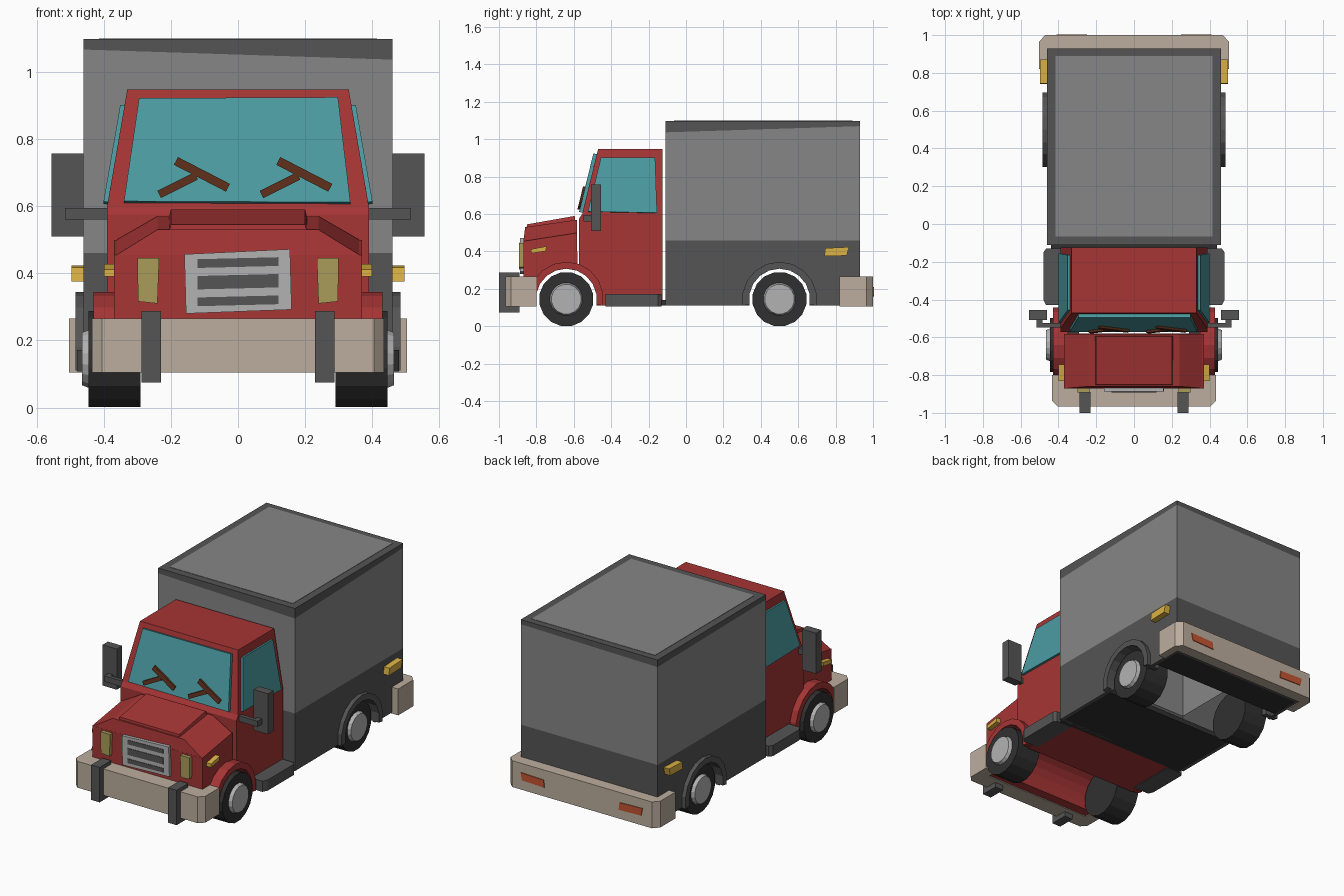
import bpy, bmesh
from math import cos, sin, radians
from mathutils import Vector

if "Cube" in bpy.data.objects:
    bpy.data.objects.remove(bpy.data.objects["Cube"])


def material(name, r, g, b):
    m = bpy.data.materials.new(name)
    m.diffuse_color = (r, g, b, 1)
    m.use_nodes = True
    m.node_tree.nodes["Principled BSDF"].inputs["Base Color"].default_value = m.diffuse_color
    return m


RED = material("red_paint", 0.38, 0.035, 0.035)
GLASS = material("teal_glass", 0.07, 0.33, 0.36)
BEIGE = material("beige_bumper", 0.50, 0.42, 0.34)
AMBER = material("amber", 0.72, 0.45, 0.06)
LAMP = material("headlight_yellow", 0.40, 0.33, 0.10)
BRAKE = material("brake_red", 0.55, 0.09, 0.03)
WIPER = material("wiper_brown", 0.10, 0.025, 0.01)
DARK = material("dark_grey", 0.09, 0.09, 0.09)
TYRE = material("tyre_black", 0.03, 0.03, 0.03)
LIGHT = material("box_grey", 0.24, 0.24, 0.24)
SILVER = material("silver", 0.45, 0.45, 0.45)


def solid(name, a, b, mat, cap_a=True, cap_b=True):
    """Join two matching rings of points with side faces and caps."""
    bm = bmesh.new()
    va, vb = [bm.verts.new(p) for p in a], [bm.verts.new(p) for p in b]
    n = len(a)
    for i in range(n):
        j = (i + 1) % n
        bm.faces.new((va[i], va[j], vb[j], vb[i]))
    if cap_a:
        bm.faces.new(va[::-1])
    if cap_b:
        bm.faces.new(vb)
    bmesh.ops.recalc_face_normals(bm, faces=bm.faces)
    me = bpy.data.meshes.new(name)
    bm.to_mesh(me)
    bm.free()
    me.materials.append(mat)
    ob = bpy.data.objects.new(name, me)
    bpy.context.collection.objects.link(ob)
    return ob


def prism_x(name, yz, x0, x1, mat):
    return solid(name, [(x0, y, z) for y, z in yz], [(x1, y, z) for y, z in yz], mat)


def prism_y(name, xz, y0, y1, mat):
    return solid(name, [(x, y0, z) for x, z in xz], [(x, y1, z) for x, z in xz], mat)


def prism_z(name, xy, z0, z1, mat):
    return solid(name, [(x, y, z0) for x, y in xy], [(x, y, z1) for x, y in xy], mat)


def box(name, x0, x1, y0, y1, z0, z1, mat):
    return prism_z(name, [(x0, y0), (x1, y0), (x1, y1), (x0, y1)], z0, z1, mat)


def panel(name, pts, out, mat):
    """Flat plate pushed outward by a vector."""
    return solid(name, pts, [Vector(p) + Vector(out) for p in pts], mat)


def arc(cy, r, a0, a1, n=10, cz=0.145):
    return [(cy + r * cos(radians(a0 + (a1 - a0) * i / n)),
             cz + r * sin(radians(a0 + (a1 - a0) * i / n))) for i in range(n + 1)]


FRONT, REAR = -0.64, 0.50   # axle positions

# cargo box: upper shell, sloping trim line, roof
rect = [(-0.46, -0.11), (0.46, -0.11), (0.46, 0.93), (-0.46, 0.93)]
trim = [(x, y, z) for (x, y), z in zip(rect, (1.067, 1.037, 1.07, 1.055))]
solid("cargo_walls", [(x, y, 0.46) for x, y in rect], trim, LIGHT, False, False)
solid("cargo_top_trim", trim, [(x, y, 1.098) for x, y in rect], DARK, False, True)
box("cargo_roof_panel", -0.415, 0.415, -0.065, 0.89, 1.09, 1.10, LIGHT)

# cargo lower skirt with wheel arches, and floors
skirt = [(-0.11, 0.11), (-0.11, 0.46), (0.93, 0.46), (0.93, 0.11)] + arc(REAR, 0.165, -12, 192)
for s in (-1, 1):
    prism_x("cargo_skirt_side", skirt, s * 0.44, s * 0.46, DARK)
box("cargo_skirt_front", -0.44, 0.44, -0.11, -0.09, 0.11, 0.46, DARK)
box("cargo_skirt_back", -0.44, 0.44, 0.91, 0.93, 0.11, 0.46, DARK)
box("cargo_floor_front", -0.44, 0.44, -0.13, 0.31, 0.11, 0.14, TYRE)
box("cargo_floor_back", -0.44, 0.44, 0.73, 0.91, 0.11, 0.14, TYRE)

# cab: lower body with arch cut, tapered upper
prism_x("cab_lower", [(-0.125, 0.11), (-0.125, 0.6), (-0.555, 0.6), (-0.572, 0.575)]
        + arc(FRONT, 0.165, 66, -12, 5), -0.39, 0.39, RED)
solid("cab_upper",
      [(-0.39, -0.555, 0.6), (0.39, -0.555, 0.6), (0.39, -0.125, 0.6), (-0.39, -0.125, 0.6)],
      [(-0.33, -0.47, 0.948), (0.33, -0.47, 0.948), (0.33, -0.125, 0.948), (-0.33, -0.125, 0.948)], RED)

# glass
panel("windshield", [(-0.34, -0.553, 0.61), (0.335, -0.553, 0.607), (0.298, -0.477, 0.92),
                     (-0.295, -0.477, 0.917)], (0, -0.018, 0.005), GLASS)
for s in (-1, 1):
    panel("side_window", [(s * 0.388, -0.525, 0.612), (s * 0.388, -0.155, 0.605),
                          (s * 0.338, -0.165, 0.9), (s * 0.338, -0.455, 0.9)],
          (s * 0.013, 0, 0.002), GLASS)


# wipers lying on the windshield
def wiper_bar(name, x0, z0, x1, z1, w):
    d = Vector((x1 - x0, z1 - z0)).normalized() * w
    c = [(x0 - d.y, z0 + d.x), (x1 - d.y, z1 + d.x), (x1 + d.y, z1 - d.x), (x0 + d.y, z0 - d.x)]
    panel(name, [(x, -0.572 + (z - 0.61) * 0.243, z) for x, z in c], (0, -0.012, 0), WIPER)


for x in (0, 0.305):
    wiper_bar("wiper_blade", x - 0.185, 0.735, x - 0.03, 0.655, 0.013)
    wiper_bar("wiper_arm", x - 0.235, 0.635, x - 0.125, 0.69, 0.012)

# engine bay and hood
prism_x("engine_bay", arc(FRONT, 0.165, 69, 192, 8) +
        [(-0.87, 0.11), (-0.87, 0.455), (-0.582, 0.50)], -0.37, 0.37, RED)
solid("hood",
      [(-0.37, -0.87, 0.45), (0.37, -0.87, 0.45), (0.24, -0.86, 0.53), (-0.24, -0.86, 0.53)],
      [(-0.37, -0.582, 0.495), (0.37, -0.582, 0.495), (0.24, -0.582, 0.57), (-0.24, -0.582, 0.57)], RED)
solid("hood_scoop",
      [(-0.21, -0.855, 0.51), (0.21, -0.855, 0.51), (0.2, -0.85, 0.545), (-0.2, -0.85, 0.545)],
      [(-0.21, -0.59, 0.55), (0.21, -0.59, 0.55), (0.2, -0.595, 0.59), (-0.2, -0.595, 0.59)], RED)

# grille with three slots
prism_y("grille", [(-0.155, 0.28), (0.16, 0.292), (0.155, 0.472), (-0.16, 0.457)], -0.888, -0.865, SILVER)
for z in (0.318, 0.375, 0.432):
    h = 0.02 if z == 0.375 else 0.013
    prism_y("grille_slot", [(-0.12, z - h - 0.003), (0.12, z - h + 0.003),
                            (0.12, z + h + 0.003), (-0.12, z + h - 0.003)], -0.891, -0.88, DARK)

# front bumper, rear bumper: C-shaped plan with chamfered corners
half = [(0.405, -0.965), (0.435, -0.935), (0.435, -0.80), (0.36, -0.80), (0.36, -0.86)]
prism_z("front_bumper", half + [(-x, y) for x, y in half[::-1]], 0.105, 0.265, BEIGE)
half = [(0.47, 1.0), (0.503, 0.965), (0.503, 0.82), (0.455, 0.82), (0.455, 0.93)]
prism_z("rear_bumper", half + [(-x, y) for x, y in half[::-1]], 0.105, 0.265, BEIGE)

ring = arc(0, 0.2, -10, 190, 10) + arc(0, 0.163, 190, -10, 10)


def circle(x, y, r, n=16):
    return [(x, cy, cz) for cy, cz in arc(y, r, 11.25, 371.25, n)[:-1]]


# parts repeated on both sides
for s in (-1, 1):
    # wheels
    for label, y in (("front", FRONT), ("rear", REAR)):
        solid(label + "_tyre", circle(s * 0.29, y, 0.146), circle(s * 0.445, y, 0.146), TYRE)
        solid(label + "_hub", circle(s * 0.44, y, 0.09), circle(s * 0.465, y, 0.08), SILVER)
    # wheel arch rims
    prism_x("front_fender", [(y + FRONT, z) for y, z in ring], s * 0.35, s * 0.43, RED)
    prism_x("rear_fender", [(y + REAR, z) for y, z in ring], s * 0.40, s * 0.485, DARK)
    # bumper guards
    box("bumper_guard", s * 0.23, s * 0.288, -1.0, -0.89, 0.075, 0.287, DARK)
    # headlights and marker lights
    prism_y("headlight", [(s * 0.24, 0.31), (s * 0.298, 0.316), (s * 0.3, 0.445), (s * 0.235, 0.445)],
            -0.892, -0.865, LAMP)
    prism_x("front_marker", [(-0.83, 0.39), (-0.75, 0.402), (-0.745, 0.428), (-0.83, 0.412)],
            s * 0.365, s * 0.4, AMBER)
    prism_x("rear_marker", [(0.74, 0.375), (0.86, 0.378), (0.872, 0.424), (0.745, 0.418)],
            s * 0.455, s * 0.497, AMBER)
    prism_y("brake_light", [(s * 0.25, 0.16), (s * 0.4, 0.165), (s * 0.41, 0.21), (s * 0.255, 0.205)],
            0.99, 1.0045, BRAKE)
    # door steps
    prism_z("door_step", [(s * 0.36, -0.43), (s * 0.465, -0.43), (s * 0.48, -0.4),
                          (s * 0.48, -0.15), (s * 0.465, -0.13), (s * 0.36, -0.13)], 0.107, 0.172, DARK)
    # mirrors on bent arms
    box("mirror", s * 0.46, s * 0.556, -0.507, -0.455, 0.51, 0.757, DARK)
    box("mirror_arm", s * 0.375, s * 0.515, -0.548, -0.525, 0.56, 0.595, DARK)
    box("mirror_bracket", s * 0.485, s * 0.515, -0.53, -0.50, 0.56, 0.595, DARK)
